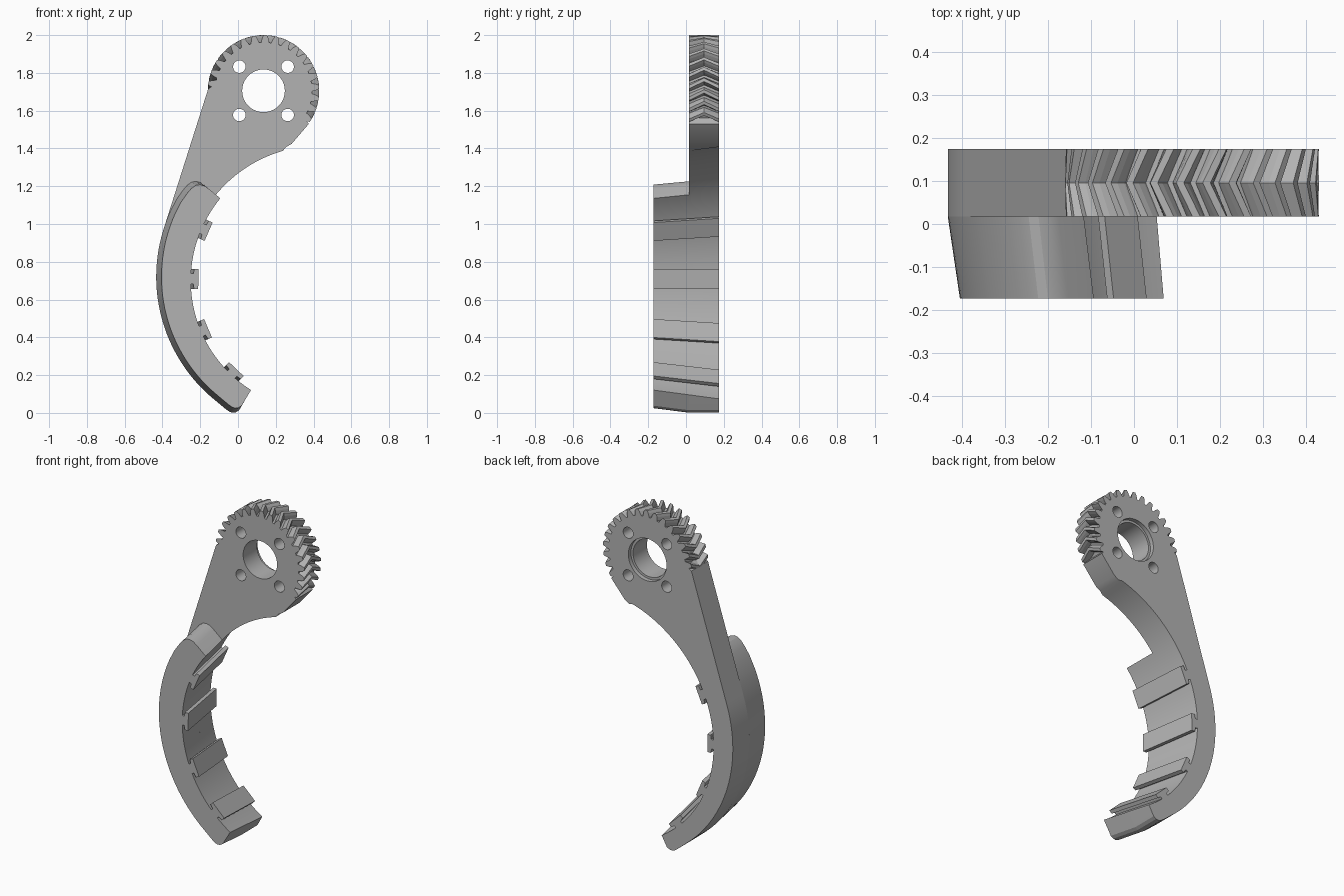
import bpy
import bmesh
from math import sin, cos, radians

cube = bpy.data.objects.get("Cube")
if cube:
    bpy.data.objects.remove(cube, do_unlink=True)

grey = bpy.data.materials.new("plain grey")
grey.use_nodes = True
grey.diffuse_color = (0.45, 0.45, 0.45, 1)
grey.node_tree.nodes["Principled BSDF"].inputs["Base Color"].default_value = (0.45, 0.45, 0.45, 1)

FRONT, MID, BACK = -0.173, 0.017, 0.174
GEAR = (0.135, 1.705)
GRIP = (0.435, 0.70)       # centre of the inner gripping arc
SPINE = (0.407, 0.72)      # centre of the outer arc
SPINE_R = 0.84
TIP = -57.7                # angle of the fingertip on the gripping arc


def grip_radius(y):
    return 0.685 + 0.055 * (y - FRONT) / (BACK - FRONT)


def left_arc(centre, radius, start, end, steps):
    """Points on an arc, angles measured upward from the -x direction."""
    angles = [radians(start + (end - start) * i / steps) for i in range(steps + 1)]
    return [(centre[0] - radius * cos(a), centre[1] + radius * sin(a)) for a in angles]


def inward(points, distance):
    moved = []
    for x, z in points:
        dx, dz = SPINE[0] - x, SPINE[1] - z
        k = distance / (dx * dx + dz * dz) ** 0.5
        moved.append((x + dx * k, z + dz * k))
    return moved


def add_loft(bm, sections):
    """Skin matching (y, outline) sections and cap both ends."""
    rings = [[bm.verts.new((x, y, z)) for x, z in pts] for y, pts in sections]
    for a, b in zip(rings, rings[1:]):
        for i in range(len(a)):
            j = (i + 1) % len(a)
            bm.faces.new((a[i], a[j], b[j], b[i]))
    bm.faces.new(rings[0])
    bm.faces.new(rings[-1][::-1])


def finish(name, bm):
    bmesh.ops.recalc_face_normals(bm, faces=bm.faces[:])
    mesh = bpy.data.meshes.new(name)
    bm.to_mesh(mesh)
    bm.free()
    mesh.materials.append(grey)
    obj = bpy.data.objects.new(name, mesh)
    bpy.context.collection.objects.link(obj)
    return obj


def activate(obj):
    bpy.ops.object.select_all(action='DESELECT')
    obj.select_set(True)
    bpy.context.view_layer.objects.active = obj


def smooth(obj):
    activate(obj)
    bpy.ops.object.shade_smooth_by_angle(angle=radians(25))


def bore(target, x, z, radius, y0, y1):
    bpy.ops.mesh.primitive_cylinder_add(vertices=40, radius=radius, depth=y1 - y0,
                                        location=(x, (y0 + y1) / 2, z),
                                        rotation=(radians(90), 0, 0))
    cutter = bpy.context.object
    cutter.name = "hole_cutter"
    cutter.hide_render = True
    activate(target)
    cut = target.modifiers.new("hole", 'BOOLEAN')
    cut.operation = 'DIFFERENCE'
    cut.solver = 'EXACT'
    cut.object = cutter
    bpy.ops.object.modifier_apply(modifier=cut.name)
    bpy.data.objects.remove(cutter, do_unlink=True)


# Rounded fingertip, shared by the plate and the front claw
fingertip = [(-0.065, 0.02), (-0.045, 0.006), (-0.03, 0.001),
             (-0.012, 0.003), (0.006, 0.014), (0.02, 0.038)]

# Arm plate: straight back, curved finger, gear root disc
def arm_outline(y):
    pts = left_arc(SPINE, SPINE_R, 18, -51, 36) + fingertip
    pts += left_arc(GRIP, grip_radius(y), TIP, 74, 60)
    pts += [(0.255, 1.408), (0.285, 1.425), (0.375, 1.53)]
    for i in range(53):
        a = radians(-34 + 206 * i / 52)
        pts.append((GEAR[0] + 0.257 * cos(a), GEAR[1] + 0.257 * sin(a)))
    return pts + [(-0.158, 1.715)]


bm = bmesh.new()
add_loft(bm, [(y, arm_outline(y)) for y in (MID, BACK)])
arm = finish("arm_plate", bm)
bore(arm, *GEAR, 0.113, MID - 0.1, BACK + 0.1)
bore(arm, *GEAR, 0.127, BACK - 0.025, BACK + 0.1)
for sx in (-1, 1):
    for sz in (-1, 1):
        bore(arm, GEAR[0] + sx * 0.128, GEAR[1] + sz * 0.128, 0.033, MID - 0.1, BACK + 0.1)
smooth(arm)

# Front claw: tapered extension of the finger with a rounded top
shoulder = [(-0.175, 1.203), (-0.198, 1.219), (-0.222, 1.226), (-0.245, 1.222),
            (-0.268, 1.206), (-0.292, 1.178), (-0.327, 1.128)]


def claw_outline(y, taper):
    outer = shoulder + left_arc(SPINE, SPINE_R, 24, -51, 40) + fingertip
    return inward(outer, taper) + left_arc(GRIP, grip_radius(y), TIP, 39.5, 44)


bm = bmesh.new()
add_loft(bm, [(FRONT, claw_outline(FRONT, 0.028)), (MID, claw_outline(MID, 0))])
smooth(finish("front_claw", bm))

# Grip rails: T-shaped bars across the inner arc
half = [(-0.02, 0.028), (0.014, 0.028), (0.018, 0.053), (0.04, 0.053)]
tee = half + [(d, -t) for d, t in reversed(half)]


def rail_outline(y, angle):
    c, s = cos(radians(angle)), sin(radians(angle))
    r = grip_radius(y)
    return [(GRIP[0] - (r - d) * c + t * s, GRIP[1] + (r - d) * s + t * c) for d, t in tee]


for number, angle in enumerate((23.7, 0.8, -23, -46.5), 1):
    bm = bmesh.new()
    add_loft(bm, [(y, rail_outline(y, angle)) for y in (FRONT, BACK)])
    finish(f"grip_rail_{number}", bm)

# Herringbone gear teeth
flank = [(0.245, 0.022), (0.262, 0.02), (0.28, 0.0155), (0.295, 0.009)]
tooth = flank + [(r, -w) for r, w in reversed(flank)]


def tooth_outline(a):
    return [(GEAR[0] + r * cos(a) - w * sin(a), GEAR[1] + r * sin(a) + w * cos(a))
            for r, w in tooth]


bm = bmesh.new()
for i in range(18):
    a = radians(172 - 12 * i)
    add_loft(bm, [(MID, tooth_outline(a)),
                  ((MID + BACK) / 2, tooth_outline(a + 0.13)),
                  (BACK, tooth_outline(a))])
finish("gear_teeth", bm)
